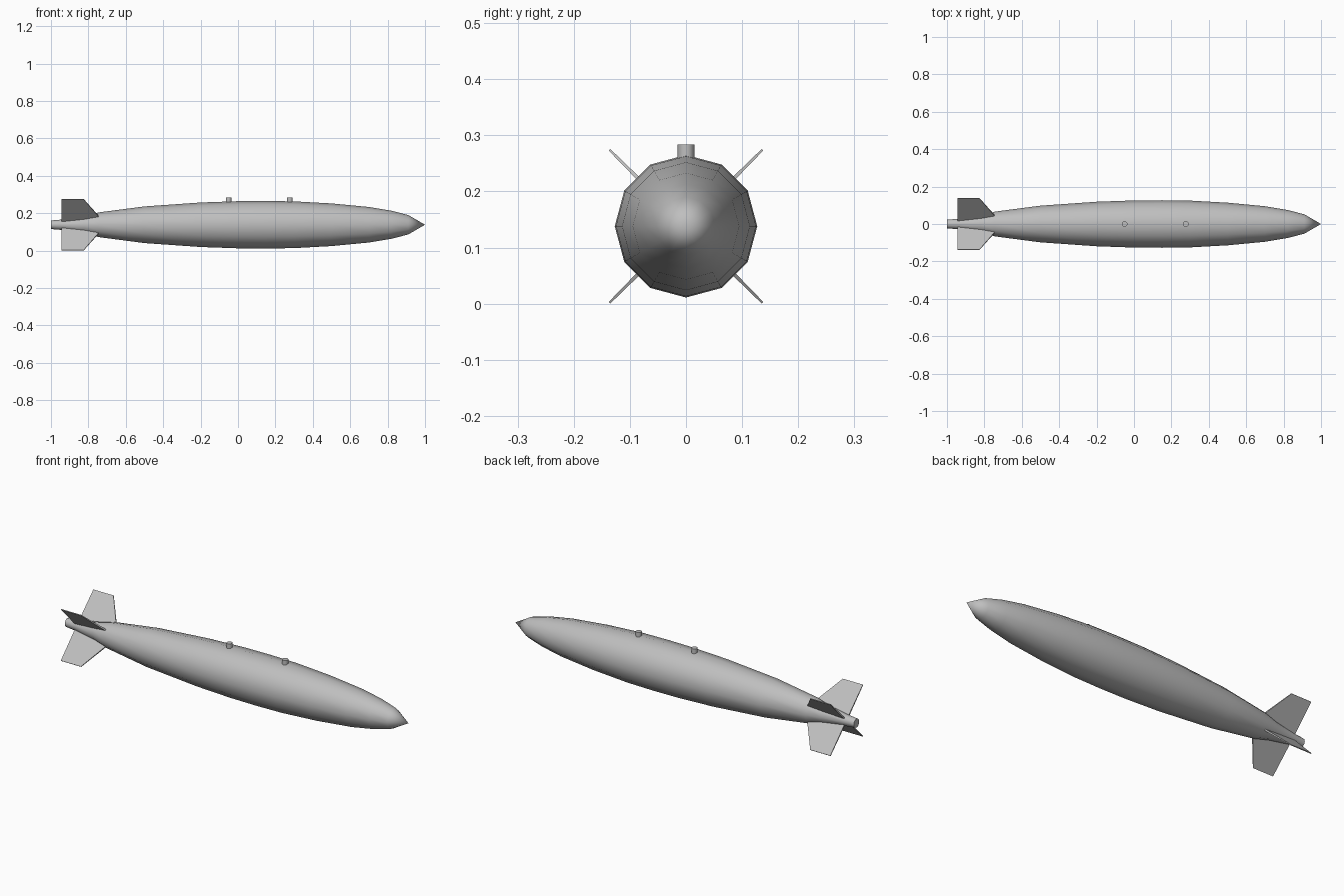
import bpy, bmesh, math
from mathutils import Matrix, Vector

if "Cube" in bpy.data.objects:
    bpy.data.objects.remove(bpy.data.objects["Cube"])

AXIS_Z = 0.138
SIDES = 12

grey = bpy.data.materials.new("plain grey")
grey.diffuse_color = (0.52, 0.52, 0.52, 1)
grey.use_nodes = True
grey.node_tree.nodes["Principled BSDF"].inputs["Base Color"].default_value = grey.diffuse_color


def finish(bm, name, smooth=False):
    bmesh.ops.recalc_face_normals(bm, faces=bm.faces)
    mesh = bpy.data.meshes.new(name)
    bm.to_mesh(mesh)
    bm.free()
    mesh.materials.append(grey)
    obj = bpy.data.objects.new(name, mesh)
    bpy.context.collection.objects.link(obj)
    if smooth:
        bpy.ops.object.select_all(action='DESELECT')
        obj.select_set(True)
        bpy.context.view_layer.objects.active = obj
        bpy.ops.object.shade_smooth_by_angle(angle=math.radians(40))
    return obj


# Hull: a twelve-sided body lofted through (x, radius) stations
stations = [(-1, 0.023), (-0.94, 0.028), (-0.82, 0.047), (-0.745, 0.066),
            (-0.5, 0.098), (-0.2, 0.119), (0.0, 0.126), (0.15, 0.127),
            (0.3, 0.125), (0.5, 0.114), (0.7, 0.095), (0.82, 0.075),
            (0.91, 0.052)]
bm = bmesh.new()
rings = []
for x, r in stations:
    rings.append([bm.verts.new((x, r * math.cos(a), AXIS_Z + r * math.sin(a)))
                  for a in (2 * math.pi * i / SIDES for i in range(SIDES))])
nose = bm.verts.new((1, 0, AXIS_Z))
for i in range(SIDES):
    j = (i + 1) % SIDES
    for a, b in zip(rings, rings[1:]):
        bm.faces.new((a[i], a[j], b[j], b[i]))
    bm.faces.new((rings[-1][i], rings[-1][j], nose))
bm.faces.new(rings[0])
finish(bm, "hull", smooth=True)

# Tail fins: four thin swept plates set on the diagonals, thinner at the tip
outline = [(-0.943, 0.015, 0.004), (-0.943, 0.193, 0.002),
           (-0.825, 0.193, 0.002), (-0.745, 0.064, 0.004),
           (-0.745, 0.015, 0.004)]
for k in range(4):
    turn = Matrix.Translation((0, 0, AXIS_Z)) @ Matrix.Rotation(
        math.radians(45 + 90 * k), 4, 'X')
    bm = bmesh.new()
    left = [bm.verts.new(turn @ Vector((x, -t, r))) for x, r, t in outline]
    right = [bm.verts.new(turn @ Vector((x, t, r))) for x, r, t in outline]
    bm.faces.new(left)
    bm.faces.new(right)
    for i in range(len(outline)):
        j = (i + 1) % len(outline)
        bm.faces.new((left[i], left[j], right[j], right[i]))
    finish(bm, f"tail_fin_{k + 1}")

# Suspension lugs: two short pegs on top of the hull
for n, x in enumerate((-0.05, 0.277)):
    bm = bmesh.new()
    bmesh.ops.create_cone(bm, cap_ends=True, segments=12, radius1=0.015,
                          radius2=0.015, depth=0.044,
                          matrix=Matrix.Translation((x, 0, 0.262)))
    finish(bm, f"suspension_lug_{n + 1}", smooth=True)
